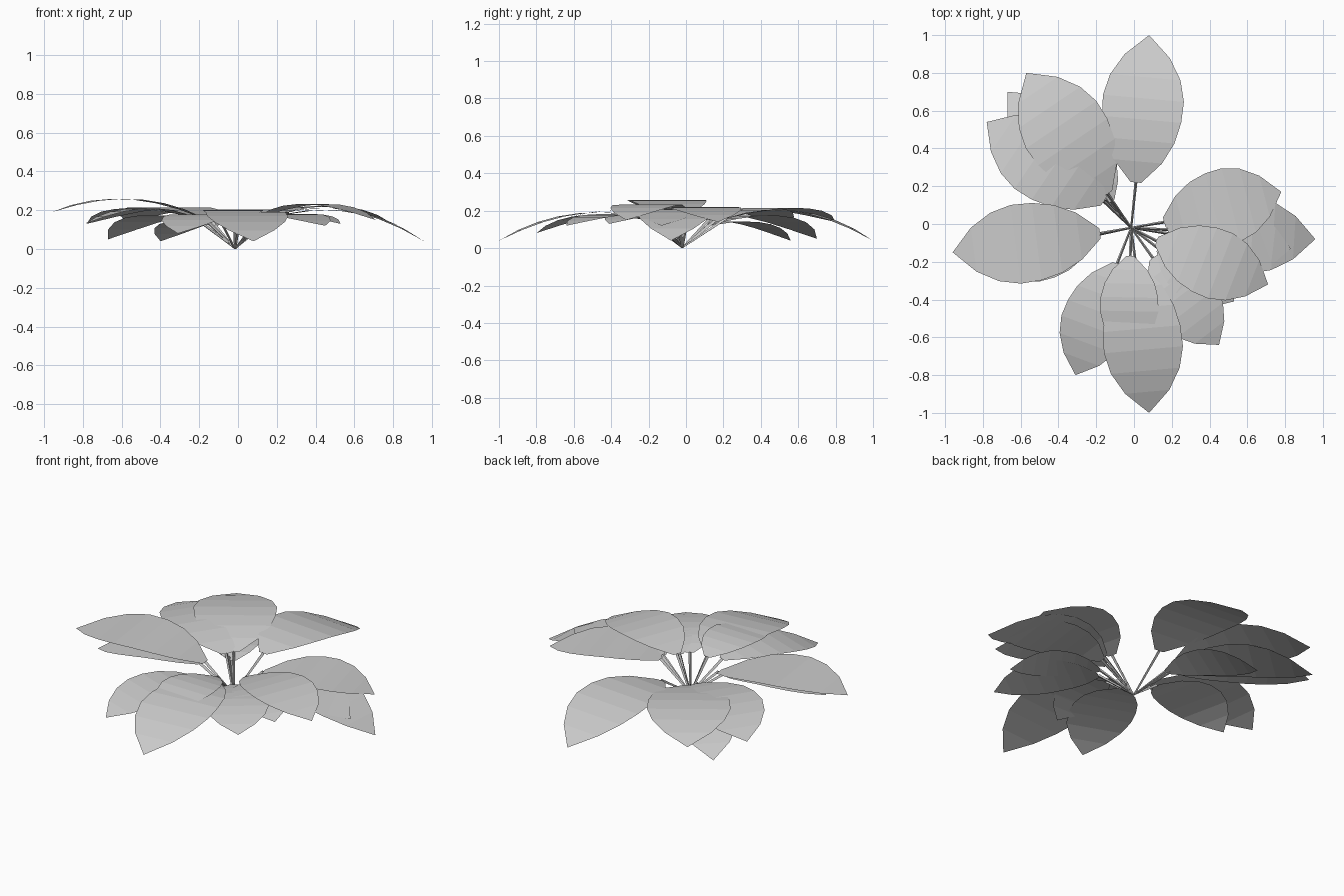
import bpy, bmesh, math
from mathutils import Vector

if "Cube" in bpy.data.objects:
    bpy.data.objects.remove(bpy.data.objects["Cube"])

ROOT = Vector((-0.015, -0.02, 0.0))
# half-width of the blade at even steps from base to tip
OUTLINE = [0.13, 0.6, 0.86, 0.98, 1.0, 0.87, 0.56, 0.0]

# base x, y, z | tip x, y, z | height at mid-length | full width
LEAVES = [
    (0.01, 0.22, 0.16, 0.08, 1.00, 0.04, 0.195, 0.43),     # back
    (-0.14, 0.16, 0.15, -0.57, 0.80, 0.14, 0.215, 0.45),   # back left group
    (-0.16, 0.12, 0.15, -0.78, 0.54, 0.13, 0.21, 0.42),
    (-0.15, 0.13, 0.13, -0.67, 0.70, 0.05, 0.17, 0.36),
    (-0.12, 0.12, 0.12, -0.40, 0.56, 0.04, 0.135, 0.30),
    (-0.18, -0.05, 0.16, -0.96, -0.15, 0.19, 0.258, 0.42),  # left pair
    (-0.21, -0.06, 0.15, -0.79, -0.19, 0.13, 0.21, 0.35),
    (0.18, -0.03, 0.17, 0.96, -0.08, 0.04, 0.20, 0.41),    # right group
    (0.16, 0.01, 0.17, 0.78, 0.17, 0.14, 0.22, 0.40),
    (0.18, -0.05, 0.16, 0.83, -0.13, 0.12, 0.20, 0.36),
    (0.12, -0.09, 0.17, 0.71, -0.32, 0.15, 0.232, 0.37),   # front right group
    (0.13, -0.13, 0.15, 0.53, -0.41, 0.13, 0.18, 0.28),
    (0.10, -0.18, 0.15, 0.45, -0.64, 0.12, 0.18, 0.35),
    (0.01, -0.22, 0.16, 0.08, -1.00, 0.04, 0.18, 0.42),    # front group
    (-0.02, -0.17, 0.16, -0.03, -0.68, 0.14, 0.20, 0.31),
    (-0.09, -0.21, 0.15, -0.31, -0.80, 0.08, 0.175, 0.36),
]


def make_object(name, bm):
    mesh = bpy.data.meshes.new(name)
    bm.to_mesh(mesh)
    bm.free()
    obj = bpy.data.objects.new(name, mesh)
    bpy.context.collection.objects.link(obj)


def leaf(name, base, tip, mid_z, width):
    """Arched, single-sided blade, level across its width."""
    bm = bmesh.new()
    along = tip - base
    side = Vector((-along.y, along.x, 0)).normalized() * width / 2
    prev = None
    n = len(OUTLINE) - 1
    for i, w in enumerate(OUTLINE):
        t = i / n
        p = base.lerp(tip, t)
        p.z += 4 * t * (1 - t) * (mid_z - (base.z + tip.z) / 2)
        if w > 0:
            row = [bm.verts.new(p - side * w), bm.verts.new(p + side * w)]
        else:
            row = [bm.verts.new(p)]
        if prev:
            bm.faces.new([prev[0]] + row + [prev[1]])
        prev = row
    bmesh.ops.recalc_face_normals(bm, faces=bm.faces)
    bm.normal_update()
    if sum(f.normal.z for f in bm.faces) < 0:
        bmesh.ops.reverse_faces(bm, faces=bm.faces)
    make_object(name, bm)


def stem(name, start, end, radius=0.009):
    """Thin three-sided stalk from the root to a blade."""
    bm = bmesh.new()
    axis = (end - start).normalized()
    u = axis.cross(Vector((0, 0, 1))).normalized()
    v = u.cross(axis)
    rings = []
    for p, r in ((start, radius * 0.7), (end, radius)):
        ring = []
        for k in range(3):
            a = math.radians(90 + 120 * k)
            co = p + (u * math.cos(a) + v * math.sin(a)) * r
            co.z = max(co.z, 0)
            ring.append(bm.verts.new(co))
        rings.append(ring)
    for k in range(3):
        j = (k + 1) % 3
        bm.faces.new((rings[0][k], rings[0][j], rings[1][j], rings[1][k]))
    bmesh.ops.recalc_face_normals(bm, faces=bm.faces)
    make_object(name, bm)


for i, (bx, by, bz, tx, ty, tz, mid_z, width) in enumerate(LEAVES, 1):
    base, tip = Vector((bx, by, bz)), Vector((tx, ty, tz))
    leaf(f"leaf_{i}", base, tip, mid_z, width)
    stem(f"stem_{i}", ROOT, base)
